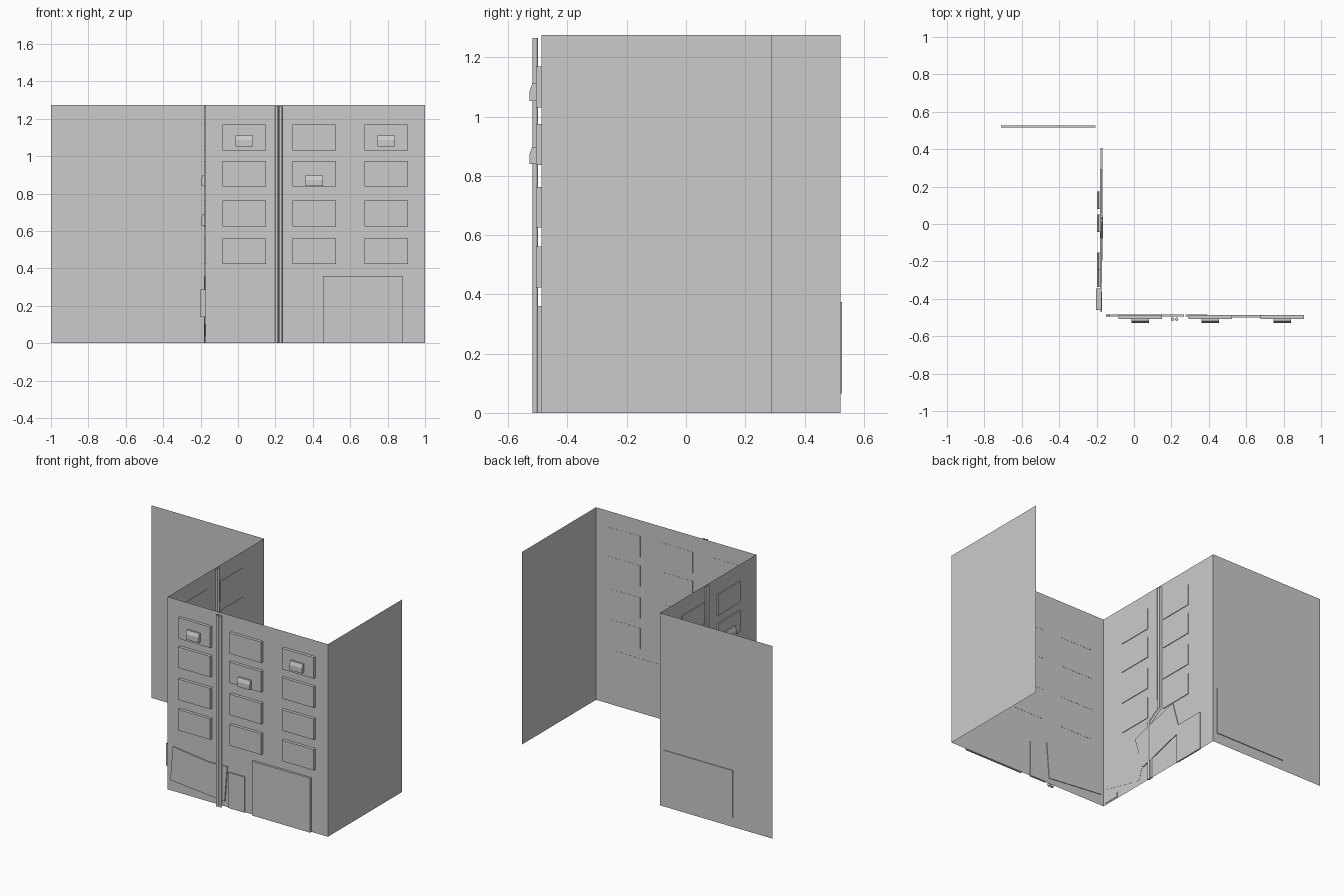
import bpy
import bmesh

cube = bpy.data.objects.get("Cube")
if cube:
    bpy.data.objects.remove(cube, do_unlink=True)

grey = bpy.data.materials.new("plain grey")
grey.use_nodes = True
colour = (0.6, 0.6, 0.6, 1)
grey.diffuse_color = colour
grey.node_tree.nodes["Principled BSDF"].inputs["Base Color"].default_value = colour

TOP = 1.275
FRONT, BACK, SIDE, LEFT = -0.487, 0.521, -0.174, 1.0


def finish(name, bm):
    mesh = bpy.data.meshes.new(name)
    bm.to_mesh(mesh)
    bm.free()
    mesh.materials.append(grey)
    obj = bpy.data.objects.new(name, mesh)
    bpy.context.collection.objects.link(obj)
    return obj


def front_place(u, z, d):
    """Along the front wall, d outward."""
    return (u, FRONT - d, z)


def side_place(u, z, d):
    """Along the side wall, d outward."""
    return (SIDE - d, u, z)


def back_place(u, z, d):
    return (u, BACK + d, z)


def plate(name, place, outline, inner, outer):
    """Flat slab with the given outline between two depths."""
    bm = bmesh.new()
    base = bm.faces.new([bm.verts.new(place(u, z, inner)) for u, z in outline])
    lid = bm.faces.new([bm.verts.new(place(u, z, outer)) for u, z in outline])
    n = len(outline)
    for i in range(n):
        j = (i + 1) % n
        bm.faces.new([base.verts[i], base.verts[j], lid.verts[j], lid.verts[i]])
    bmesh.ops.recalc_face_normals(bm, faces=bm.faces)
    return finish(name, bm)


def rect(u0, u1, z0, z1):
    return [(u0, z0), (u1, z0), (u1, z1), (u0, z1)]


def air_unit(name, place, u, z, depth):
    """Box with a sloping top front edge."""
    bm = bmesh.new()
    profile = [(0, 0), (0.021, 0), (0.021, 0.034), (0.012, 0.058), (0, 0.058)]
    ends = [[bm.verts.new(place(u + s * 0.047, z + h, depth + d)) for d, h in profile]
            for s in (-1, 1)]
    for end in ends:
        bm.faces.new(end)
    for i in range(len(profile)):
        j = (i + 1) % len(profile)
        bm.faces.new([ends[0][i], ends[0][j], ends[1][j], ends[1][i]])
    bmesh.ops.recalc_face_normals(bm, faces=bm.faces)
    finish(name, bm)


def pipe(name, points, radius):
    curve = bpy.data.curves.new(name, "CURVE")
    curve.dimensions = "3D"
    curve.bevel_depth = radius
    curve.bevel_resolution = 2
    curve.use_fill_caps = True
    spline = curve.splines.new("POLY")
    spline.points.add(len(points) - 1)
    for p, co in zip(spline.points, points):
        p.co = (*co, 1)
    curve.materials.append(grey)
    obj = bpy.data.objects.new(name, curve)
    bpy.context.collection.objects.link(obj)


# Folded sheet of four walls
bm = bmesh.new()
plan = [(-1, BACK), (SIDE, BACK), (SIDE, FRONT), (LEFT, FRONT), (LEFT, 0.29)]
low = [bm.verts.new((x, y, 0)) for x, y in plan]
high = [bm.verts.new((x, y, TOP)) for x, y in plan]
for i in range(len(plan) - 1):
    bm.faces.new([low[i], low[i + 1], high[i + 1], high[i]])
finish("walls", bm)

# Window grids on the front and side walls
rows = [1.1, 0.906, 0.694, 0.492]
for r, z in enumerate(rows):
    for c, u in enumerate((0.034, 0.408, 0.793)):
        plate(f"front_window_{r}_{c}", front_place,
              rect(u - 0.117, u + 0.117, z - 0.069, z + 0.069), -0.001, 0.02)
    for c, u in enumerate((-0.195, 0.178)):
        plate(f"side_window_{r}_{c}", side_place,
              rect(u - 0.117, u + 0.117, z - 0.069, z + 0.069), -0.004, 0.008)

# Air conditioning units
for i, (u, z) in enumerate([(0.034, 1.053), (0.793, 1.053), (0.408, 0.84)]):
    air_unit(f"front_air_unit_{i}", front_place, u, z, 0.02)
for i, (u, z) in enumerate([(0.128, 0.842), (-0.2, 0.842), (0.005, 0.63), (-0.29, 0.63)]):
    air_unit(f"side_air_unit_{i}", side_place, u, z, 0.003)

# Doors and panels at street level
plate("front_gate", front_place, rect(0.454, 0.88, 0, 0.36), -0.001, 0.014)
plate("front_door", front_place, rect(0.275, 0.393, 0, 0.236), -0.004, 0.008)
plate("front_sloping_panel", front_place,
      [(-0.15, 0.072), (0.248, 0.035), (0.267, 0.27), (0.126, 0.265), (-0.131, 0.297)],
      -0.004, 0.008)
plate("side_door", side_place, rect(0.19, 0.405, 0, 0.25), -0.005, 0.005)
plate("side_sloping_panel", side_place,
      [(-0.12, 0.105), (0.218, 0.2), (0.154, 0.42), (-0.194, 0.327)], -0.005, 0.005)
plate("side_low_panel", side_place,
      [(-0.45, 0.1), (-0.16, 0.03), (-0.1, 0.205), (-0.35, 0.27)], -0.001, 0.005)
plate("side_box", side_place, rect(-0.46, -0.345, 0.14, 0.287), 0, 0.03)
plate("side_vent", side_place, rect(-0.47, -0.36, 0.01, 0.04), -0.003, 0.005)
plate("back_panel", back_place, rect(-0.71, -0.205, 0.065, 0.375), -0.005, 0.005)

# Paired drain pipes, the side pair with a bend
for i, shift in enumerate((-0.011, 0.011)):
    pipe(f"front_pipe_{i}", [(0.217 + shift, -0.509, z) for z in (0, 1.265)], 0.0095)
    pipe(f"side_pipe_{i}",
         [(SIDE, y + shift, z) for y, z in
          [(-0.06, 0), (-0.06, 0.385), (0.03, 0.44), (0.03, 1.265)]], 0.0085)
